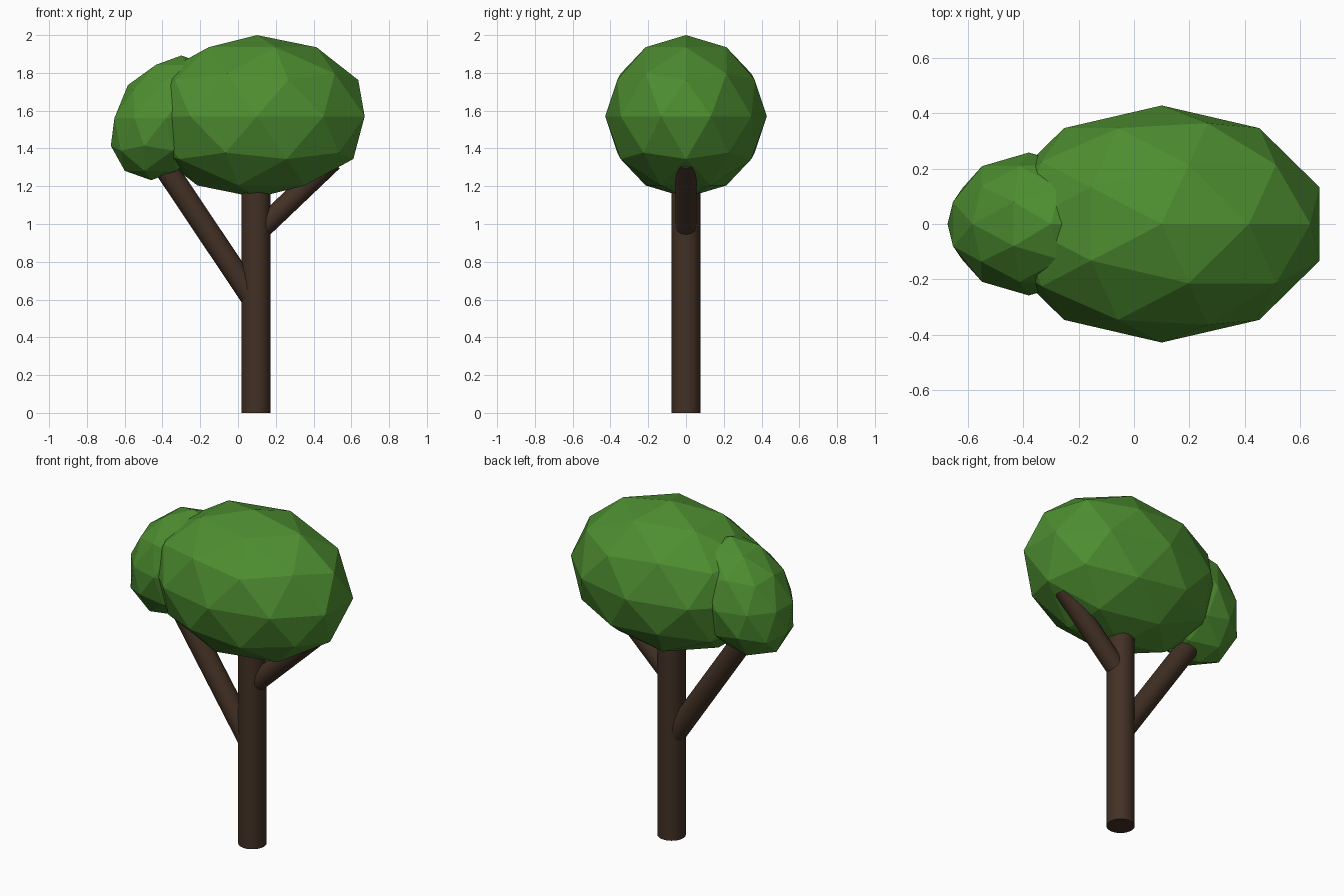
import bpy
from mathutils import Matrix, Vector

if "Cube" in bpy.data.objects:
    bpy.data.objects.remove(bpy.data.objects["Cube"])


def material(name, color):
    m = bpy.data.materials.new(name)
    m.diffuse_color = (*color, 1)
    m.use_nodes = True
    m.node_tree.nodes["Principled BSDF"].inputs["Base Color"].default_value = m.diffuse_color
    return m


bark = material("bark", (0.055, 0.03, 0.018))
leaf = material("leaf", (0.075, 0.27, 0.03))


def limb(name, start, end, radius):
    """Smooth round cylinder between two points."""
    a, b = Vector(start), Vector(end)
    d = b - a
    bpy.ops.mesh.primitive_cylinder_add(vertices=32, radius=radius, depth=d.length, location=(a + b) / 2)
    ob = bpy.context.object
    ob.name = name
    ob.rotation_euler = d.to_track_quat('Z', 'Y').to_euler()
    bpy.ops.object.shade_smooth_by_angle()
    ob.data.materials.append(bark)


def foliage(name, center, size, lean=0.0):
    """Flat-faced icosphere, stretched and leaning sideways with height."""
    bpy.ops.mesh.primitive_ico_sphere_add(subdivisions=2, radius=1, location=center)
    ob = bpy.context.object
    ob.name = name
    sx, sy, sz = size
    ob.data.transform(Matrix(((sx, 0, lean, 0), (0, sy, 0, 0), (0, 0, sz, 0), (0, 0, 0, 1))))
    ob.data.materials.append(leaf)


# Trunk and branches, ends buried in the foliage
limb("trunk", (0.095, 0, 0), (0.095, 0, 1.4), 0.077)
limb("left_branch", (0.10, 0, 0.574), (-0.42, 0, 1.351), 0.061)
limb("right_branch", (0.10, 0, 0.954), (0.50, 0, 1.335), 0.056)

# Crown
foliage("main_foliage", (0.10, 0, 1.57), (0.60, 0.428, 0.43))
foliage("side_foliage", (-0.38, 0, 1.562), (0.288, 0.258, 0.33), 0.08)
